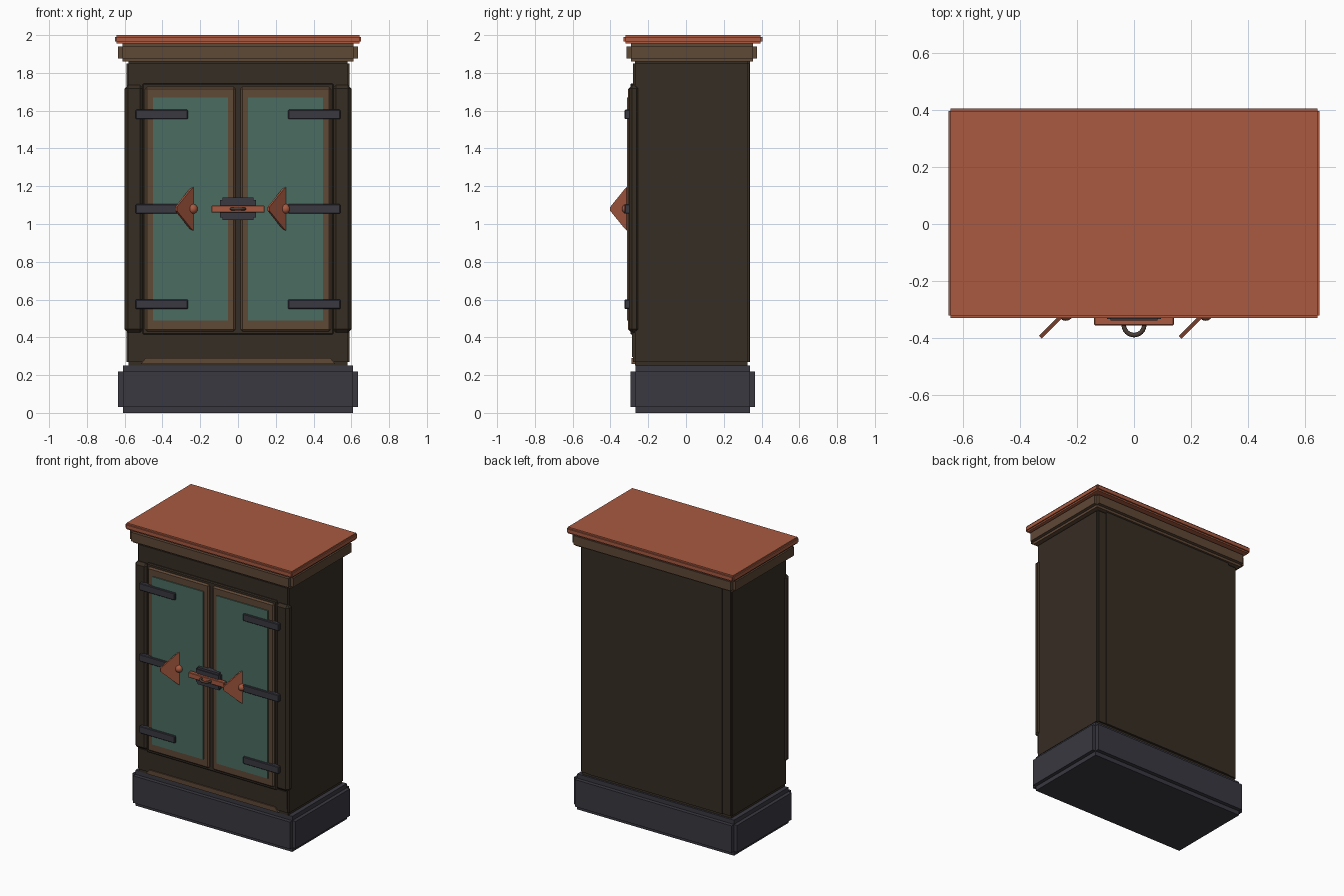
import bpy, bmesh, math
from mathutils import Vector, Matrix

if "Cube" in bpy.data.objects:
    bpy.data.objects.remove(bpy.data.objects["Cube"])


def material(name, r, g, b):
    lin = [((c / 255 + 0.055) / 1.055) ** 2.4 for c in (r, g, b)] + [1.0]
    m = bpy.data.materials.new(name)
    m.use_nodes = True
    m.diffuse_color = lin
    m.node_tree.nodes["Principled BSDF"].inputs["Base Color"].default_value = lin
    return m


COPPER = material("copper", 168, 90, 64)
BROWN = material("warm brown wood", 95, 72, 54)
DARK = material("dark wood", 54, 45, 35)
GREEN = material("green panel", 75, 109, 97)
IRON = material("dark iron", 58, 56, 65)
RING = material("aged iron", 76, 62, 54)


def add_box(bm, lo, hi):
    lo, hi = Vector(lo), Vector(hi)
    mat = Matrix.Translation((lo + hi) / 2) @ Matrix.Diagonal((*(hi - lo), 1))
    bmesh.ops.create_cube(bm, size=1, matrix=mat)


def finish(bm, name, mat):
    mesh = bpy.data.meshes.new(name)
    bm.to_mesh(mesh)
    bm.free()
    mesh.materials.append(mat)
    ob = bpy.data.objects.new(name, mesh)
    bpy.context.collection.objects.link(ob)
    return ob


def box(name, mat, lo, hi, bevel=0):
    bm = bmesh.new()
    add_box(bm, lo, hi)
    ob = finish(bm, name, mat)
    if bevel:
        mod = ob.modifiers.new("chamfer", "BEVEL")
        mod.width = bevel
        mod.segments = 1
    return ob


def notched_box(name, mat, lo, hi, notch):
    """Box whose edges are all cut back in a square step."""
    bm = bmesh.new()
    lo, hi, notch = Vector(lo), Vector(hi), Vector(notch)
    for axis in range(3):
        n = notch.copy()
        n[axis] = 0
        add_box(bm, lo + n, hi - n)
    return finish(bm, name, mat)


def prism(name, mat, outline, depth, matrix):
    """Extrude a flat outline in local xy along local z."""
    bm = bmesh.new()
    face = bm.faces.new([bm.verts.new((x, y, -depth / 2)) for x, y in outline])
    new = bmesh.ops.extrude_face_region(bm, geom=[face])["geom"]
    verts = [v for v in new if isinstance(v, bmesh.types.BMVert)]
    bmesh.ops.translate(bm, verts=verts, vec=(0, 0, depth))
    bmesh.ops.recalc_face_normals(bm, faces=bm.faces)
    bm.transform(matrix)
    return finish(bm, name, mat)


# Carcass: plinth, body, back panel, cornice and top
notched_box("plinth", IRON, (-0.635, -0.295, 0), (0.635, 0.365, 0.25), (0.025, 0.027, 0.03))
notched_box("body", DARK, (-0.59, -0.28, 0.25), (0.59, 0.335, 1.87), (0.01, 0.01, 0.02))
box("back_panel", DARK, (-0.52, 0.3, 0.27), (0.52, 0.34, 1.86))
notched_box("cornice", BROWN, (-0.635, -0.315, 1.86), (0.635, 0.377, 1.957), (0.023, 0.023, 0.017))
notched_box("top_slab", COPPER, (-0.65, -0.33, 1.955), (0.65, 0.405, 2.0), (0.008, 0.01, 0.01))

# Lower front rail and the sloped strip under it
box("lower_rail", DARK, (-0.58, -0.285, 0.297), (0.58, -0.25, 0.42))
prism("foot_strip", BROWN, [(-0.515, 0.258), (0.515, 0.258), (0.49, 0.29), (-0.49, 0.29)], 0.04,
      Matrix.Translation((0, -0.268, 0)) @ Matrix.Rotation(math.pi / 2, 4, "X"))

# Door surround
box("door_back", DARK, (-0.505, -0.295, 0.415), (0.505, -0.25, 1.745), 0.006)


def along(side, a, b):
    return (a, b) if side > 0 else (-b, -a)


for side, label in ((1, "left"), (-1, "right")):
    # Stile beside the door, chamfered at the front
    x0, x1 = along(side, 0.5, 0.6)
    box(label + "_stile", DARK, (x0, -0.303, 0.425), (x1, -0.245, 1.735), 0.018)

    # Door frame with its raised panel
    x0, x1 = along(side, 0.013, 0.492)
    box(label + "_door_frame", BROWN, (x0, -0.306, 0.432), (x1, -0.27, 1.725), 0.01)
    x0, x1 = along(side, 0.052, 0.45)
    box(label + "_door_panel", GREEN, (x0, -0.313, 0.49), (x1, -0.28, 1.67))

    # Strap hinges
    x0, x1 = along(side, 0.265, 0.542)
    for level, z in (("lower", 0.575), ("middle", 1.08), ("upper", 1.58)):
        box(f"{label}_{level}_hinge", IRON, (x0, -0.325, z - 0.025), (x1, -0.295, z + 0.025), 0.004)

    # Triangular handle standing out at an angle, with a round boss
    hx = 0.245 * side
    turn = Matrix.Rotation(math.radians(45), 4, "Z") @ Matrix.Rotation(math.pi / 2, 4, "X")
    prism(label + "_handle", COPPER,
          [(0.005, -0.115), (0.005, 0.115), (-0.015, 0.1), (-0.118, 0.01), (-0.118, -0.01), (-0.015, -0.1)],
          0.014, Matrix.Translation((hx, -0.313, 1.08)) @ turn)
    bm = bmesh.new()
    bmesh.ops.create_uvsphere(bm, u_segments=16, v_segments=8, radius=0.026)
    bm.transform(Matrix.Translation((hx + 0.006, -0.313, 1.08)))
    boss = finish(bm, label + "_handle_boss", COPPER)
    for p in boss.data.polygons:
        p.use_smooth = True

# Latch: stepped plate, crossbar and half ring pull
notched_box("latch_plate", IRON, (-0.095, -0.338, 1.02), (0.095, -0.29, 1.14), (0.012, 0.006, 0.014))
box("latch_bar", COPPER, (-0.14, -0.355, 1.06), (0.14, -0.325, 1.097), 0.003)

curve = bpy.data.curves.new("latch_ring", "CURVE")
curve.dimensions = "3D"
curve.bevel_depth = 0.008
curve.bevel_resolution = 2
curve.use_fill_caps = True
curve.materials.append(RING)
spline = curve.splines.new("POLY")
spline.points.add(12)
for i, point in enumerate(spline.points):
    a = math.pi * (1 + i / 12)
    point.co = (0.036 * math.cos(a), -0.353 + 0.036 * math.sin(a), 1.08, 1)
bpy.context.collection.objects.link(bpy.data.objects.new("latch_ring", curve))
